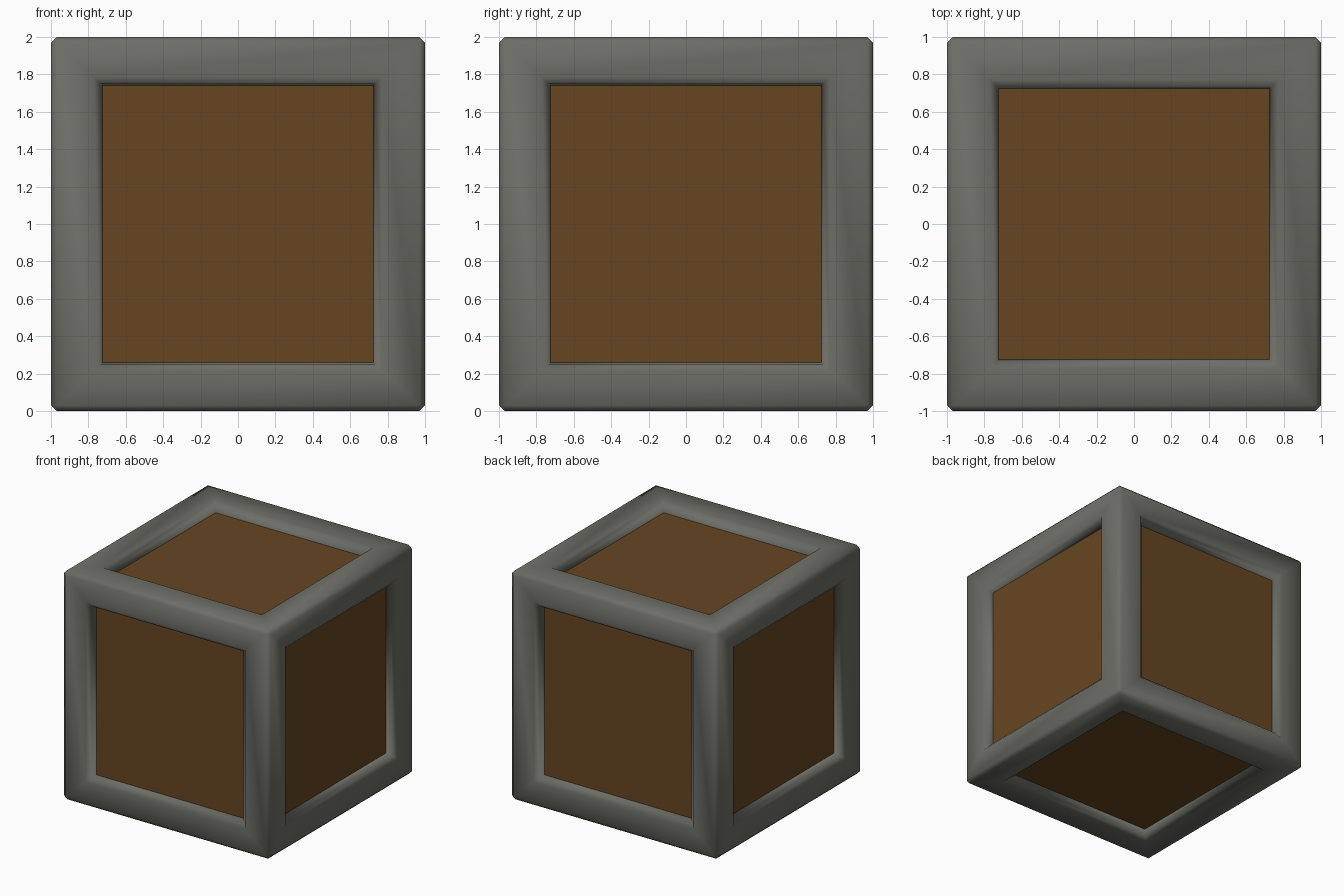
import bpy, bmesh
from mathutils import Matrix

if "Cube" in bpy.data.objects:
    bpy.data.objects.remove(bpy.data.objects["Cube"])

RIM = 0.74      # half-width of each opening at the outer face
PANEL = 0.725   # half-width of each recessed panel
DEPTH = 0.08    # recess depth
BEVEL = 0.03


def finish(bm, name, smooth):
    mesh = bpy.data.meshes.new(name)
    bm.to_mesh(mesh)
    bm.free()
    for p in mesh.polygons:
        p.use_smooth = smooth
    ob = bpy.data.objects.new(name, mesh)
    bpy.context.collection.objects.link(ob)
    return ob


def is_panel(f):
    c = f.calc_center_median()
    return f.calc_area() > 1.5 and max(abs(v) for v in c) < 0.99


# Cube with a recess pushed into every side
bm = bmesh.new()
bmesh.ops.create_cube(bm, size=2)
sides = bm.faces[:]
bmesh.ops.inset_individual(bm, faces=sides, thickness=1 - RIM, use_even_offset=True)
bmesh.ops.inset_individual(bm, faces=sides, thickness=RIM - PANEL, depth=-DEPTH,
                           use_even_offset=True)

# Chamfer outer edges and opening rims
floor_verts = {v for f in sides for v in f.verts}
sharp = [e for e in bm.edges
         if not floor_verts.intersection(e.verts) and e.calc_face_angle(0) > 0.5]
bmesh.ops.bevel(bm, geom=sharp, offset=BEVEL, segments=1, profile=0.5,
                affect='EDGES', clamp_overlap=True)
bmesh.ops.recalc_face_normals(bm, faces=bm.faces[:])

# Openings on the upright sides are slightly taller than wide
for v in bm.verts:
    if abs(v.co.z) < 0.8:
        v.co.z *= 1.02

# Split the floors of the recesses off as panels
panels = bm.copy()
bmesh.ops.delete(panels, geom=[f for f in panels.faces if not is_panel(f)], context='FACES')
bmesh.ops.delete(bm, geom=[f for f in bm.faces if is_panel(f)], context='FACES')
for b in (bm, panels):
    bmesh.ops.transform(b, matrix=Matrix.Translation((0, 0, 1)), verts=b.verts[:])

frame = finish(bm, "crate_frame", True)
wood = finish(panels, "crate_panels", False)

# Colours
for ob, name, col in ((frame, "frame_grey", (0.155, 0.155, 0.135, 1)),
                      (wood, "panel_brown", (0.135, 0.06, 0.016, 1))):
    mat = bpy.data.materials.new(name)
    mat.diffuse_color = col
    mat.use_nodes = True
    mat.node_tree.nodes["Principled BSDF"].inputs["Base Color"].default_value = mat.diffuse_color
    ob.data.materials.append(mat)
